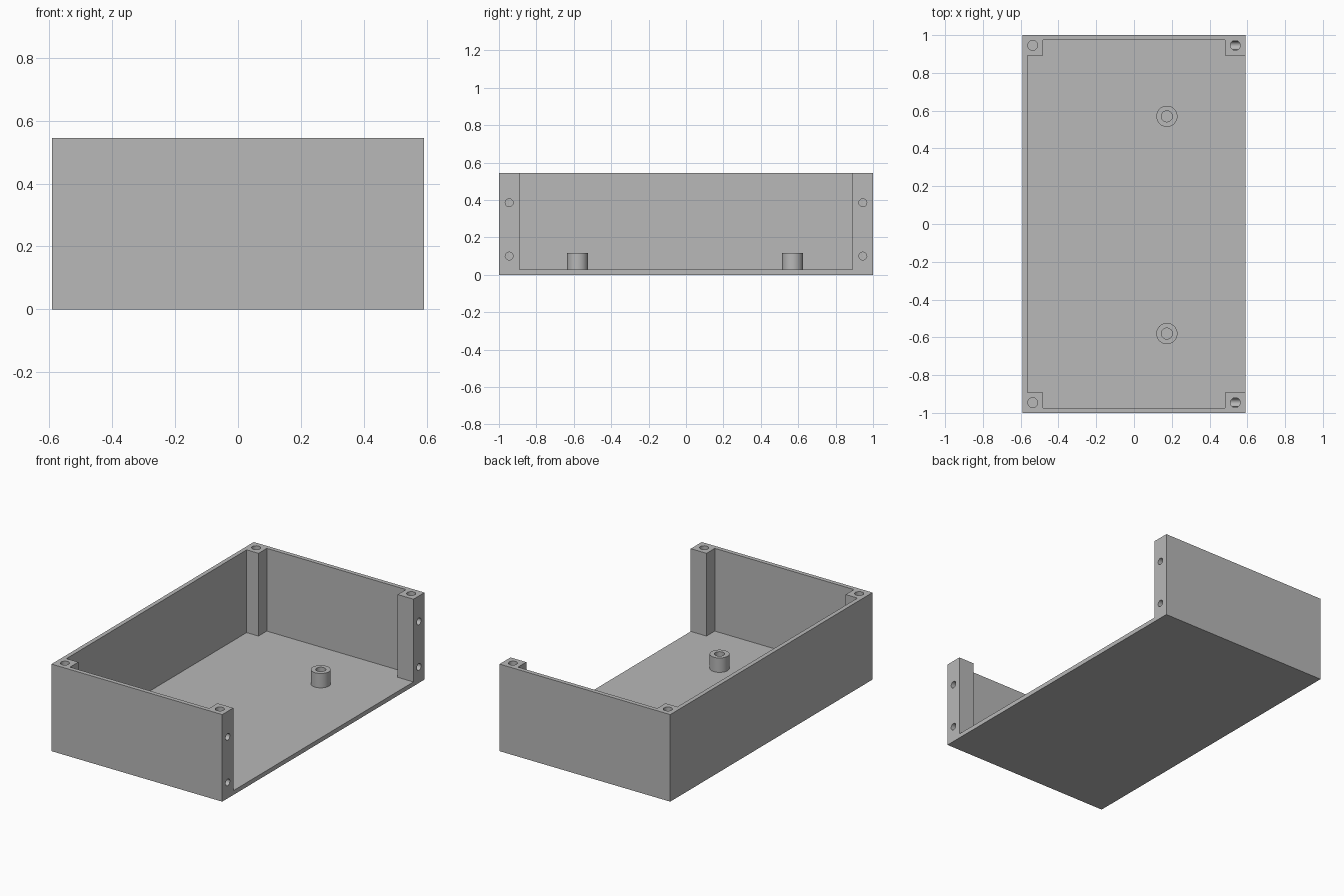
import bpy
import bmesh
import math
from mathutils import Matrix, Vector

cube = bpy.data.objects.get("Cube")
if cube:
    bpy.data.objects.remove(cube, do_unlink=True)

# Main sizes
HX, HY, H = 0.591, 1.0, 0.545      # half width, half length, height
WALL, POST = 0.027, 0.109          # shell thickness, corner post side
INSET = POST / 2                   # hole centre from the outer faces

grey = bpy.data.materials.new("plain grey")
grey.use_nodes = True
grey.diffuse_color = (0.48, 0.48, 0.48, 1)
grey.node_tree.nodes["Principled BSDF"].inputs["Base Color"].default_value = (0.48, 0.48, 0.48, 1)


def add_object(name, bm, helper=False):
    bmesh.ops.recalc_face_normals(bm, faces=bm.faces[:])
    mesh = bpy.data.meshes.new(name)
    bm.to_mesh(mesh)
    bm.free()
    mesh.materials.append(grey)
    obj = bpy.data.objects.new(name, mesh)
    bpy.context.collection.objects.link(obj)
    obj.hide_render = helper
    return obj


def prism(name, outline, z0, z1, helper=False):
    """Extrude a plan outline from z0 up to z1."""
    bm = bmesh.new()
    face = bm.faces.new([bm.verts.new((x, y, z0)) for x, y in outline])
    top = bmesh.ops.extrude_face_region(bm, geom=[face])["geom"]
    verts = [g for g in top if isinstance(g, bmesh.types.BMVert)]
    bmesh.ops.translate(bm, verts=verts, vec=(0, 0, z1 - z0))
    return add_object(name, bm, helper)


def cylinder(name, start, end, radius, helper=False):
    """Cylinder between two points."""
    a, b = Vector(start), Vector(end)
    turn = (b - a).to_track_quat("Z", "Y").to_matrix().to_4x4()
    bm = bmesh.new()
    bmesh.ops.create_cone(bm, cap_ends=True, segments=32, radius1=radius, radius2=radius,
                          depth=(b - a).length, matrix=Matrix.Translation((a + b) / 2) @ turn)
    return add_object(name, bm, helper)


def cut(obj, cutters):
    """Subtract the cutters, bake the result and remove them."""
    for cutter in cutters:
        mod = obj.modifiers.new("cut", "BOOLEAN")
        mod.operation, mod.solver, mod.object = "DIFFERENCE", "EXACT", cutter
    graph = bpy.context.evaluated_depsgraph_get()
    obj.modifiers.update() if hasattr(obj.modifiers, "update") else None
    mesh = bpy.data.meshes.new_from_object(obj.evaluated_get(graph))
    obj.modifiers.clear()
    obj.data = mesh
    for cutter in cutters:
        bpy.data.objects.remove(cutter, do_unlink=True)
    bpy.ops.object.select_all(action="DESELECT")
    obj.select_set(True)
    bpy.context.view_layer.objects.active = obj
    bpy.ops.object.shade_smooth_by_angle(angle=math.radians(30))


# Tray: solid block with a cavity that leaves corner posts and an open side
tray = prism("tray", [(-HX, -HY), (HX, -HY), (HX, HY), (-HX, HY)], 0, H)
half = [(HX + 0.1, HY - POST), (HX - POST, HY - POST), (HX - POST, HY - WALL),
        (POST - HX, HY - WALL), (POST - HX, HY - POST), (WALL - HX, HY - POST)]
cavity = half + [(x, -y) for x, y in reversed(half)]
cutters = [prism("cavity_cutter", cavity, WALL, H + 0.1, True)]

# Screw holes in the post tops and in the open side's post faces
for sy in (-1, 1):
    y = sy * (HY - INSET)
    for sx in (-1, 1):
        x = sx * (HX - INSET)
        cutters.append(cylinder("top_hole_cutter", (x, y, 0.1), (x, y, H + 0.1), 0.026, True))
    for z in (0.1, 0.385):
        cutters.append(cylinder("side_hole_cutter", (HX - 0.08, y, z), (HX + 0.1, y, z), 0.021, True))
cut(tray, cutters)

# Hollow standoffs on the floor
for name, y in (("front_standoff", -0.58), ("back_standoff", 0.57)):
    standoff = cylinder(name, (0.174, y, WALL - 0.005), (0.174, y, 0.117), 0.056)
    cut(standoff, [cylinder("bore_cutter", (0.174, y, 0), (0.174, y, 0.2), 0.029, True)])
